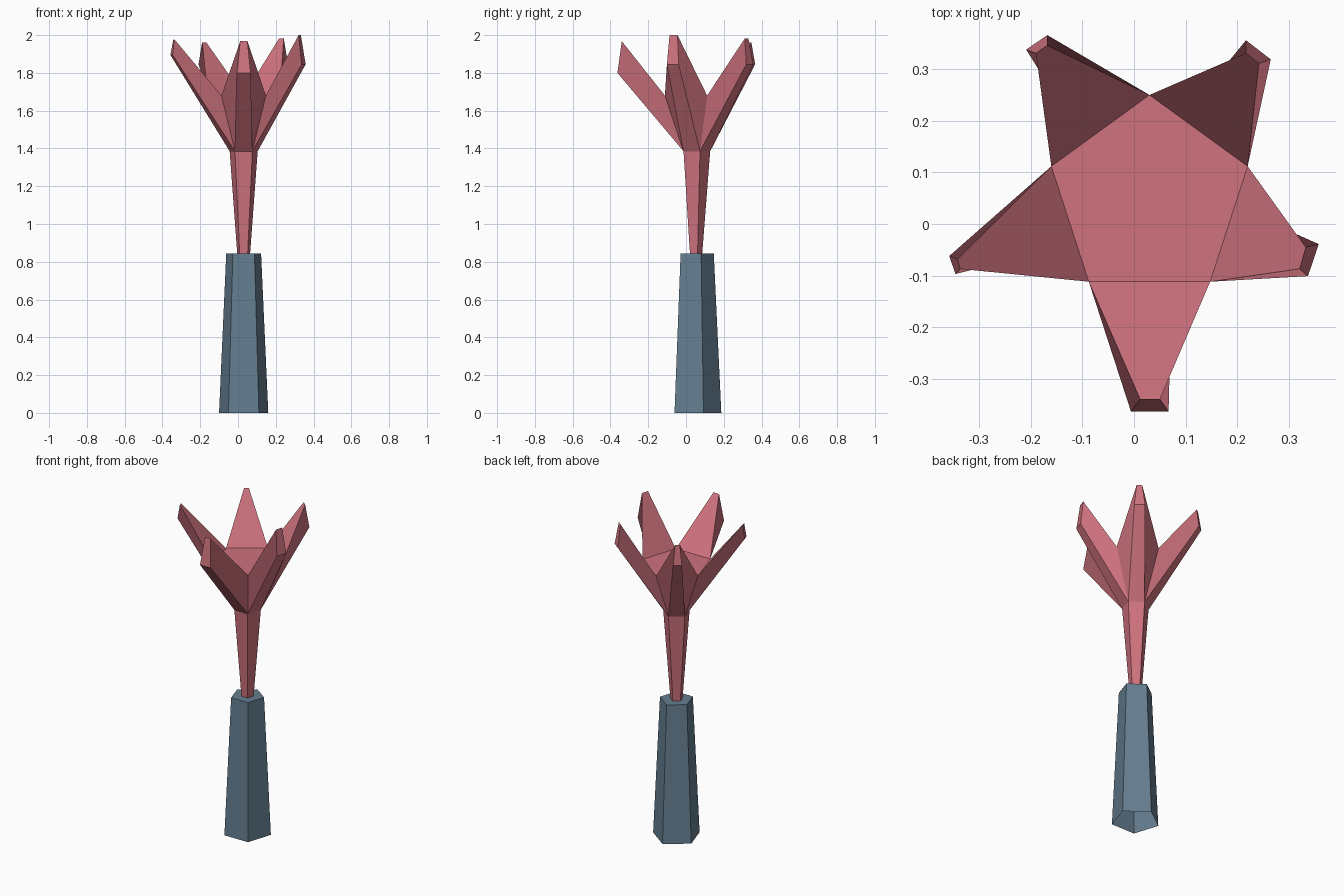
import bpy, bmesh, math

if "Cube" in bpy.data.objects:
    bpy.data.objects.remove(bpy.data.objects["Cube"])

CX, CY = 0.03, 0.05      # axis of the five-sided vase and stem


def material(name, rgb):
    m = bpy.data.materials.new(name)
    m.diffuse_color = (*rgb, 1)
    m.use_nodes = True
    m.node_tree.nodes["Principled BSDF"].inputs["Base Color"].default_value = m.diffuse_color
    return m


def ring(bm, r, z):
    angles = [math.radians(-126 + 72 * k) for k in range(5)]
    return [bm.verts.new((CX + r * math.cos(a), CY + r * math.sin(a), z)) for a in angles]


def bridge(bm, low, high):
    n = len(low)
    for i in range(n):
        j = (i + 1) % n
        bm.faces.new((low[i], low[j], high[j], high[i]))


def finish(bm, name, mat):
    bmesh.ops.recalc_face_normals(bm, faces=bm.faces)
    me = bpy.data.meshes.new(name)
    bm.to_mesh(me)
    bm.free()
    me.materials.append(mat)
    ob = bpy.data.objects.new(name, me)
    bpy.context.collection.objects.link(ob)
    return ob


blue = material("slate blue", (0.13, 0.21, 0.28))
pink = material("dusty pink", (0.62, 0.17, 0.21))

# Vase: tapered, open underneath, capped on top
bm = bmesh.new()
foot, rim = ring(bm, 0.137, 0), ring(bm, 0.097, 0.845)
bridge(bm, foot, rim)
bm.faces.new(rim)
finish(bm, "vase", blue)

# Stem: widens upward into the flower
bm = bmesh.new()
bridge(bm, ring(bm, 0.036, 0.845), ring(bm, 0.078, 1.385))
finish(bm, "stem", pink)

# Flower: flat heart with one tapered petal on each side
# per petal: low edge height, top edge height, then xy of low a, low b, top b, top a
tips = [
    (1.80, 1.968, (-0.006, -0.363), (0.067, -0.363), (0.05, -0.340), (0.012, -0.340)),
    (1.845, 2.0, (0.337, -0.101), (0.358, -0.039), (0.333, -0.045), (0.321, -0.087)),
    (1.845, 1.982, (0.265, 0.319), (0.217, 0.356), (0.217, 0.331), (0.242, 0.311)),
    (1.845, 1.962, (-0.168, 0.366), (-0.209, 0.338), (-0.19, 0.331), (-0.168, 0.346)),
    (1.895, 1.978, (-0.358, -0.062), (-0.346, -0.097), (-0.337, -0.087), (-0.342, -0.068)),
]
bm = bmesh.new()
low, high = ring(bm, 0.078, 1.385), ring(bm, 0.2, 1.68)
bm.faces.new(high)
for k, (z0, z1, *xy) in enumerate(tips):
    j = (k + 1) % 5
    root = [low[k], low[j], high[j], high[k]]
    tip = [bm.verts.new((*p, z)) for p, z in zip(xy, (z0, z0, z1, z1))]
    bridge(bm, root, tip)
    bm.faces.new(tip)
finish(bm, "flower", pink)
